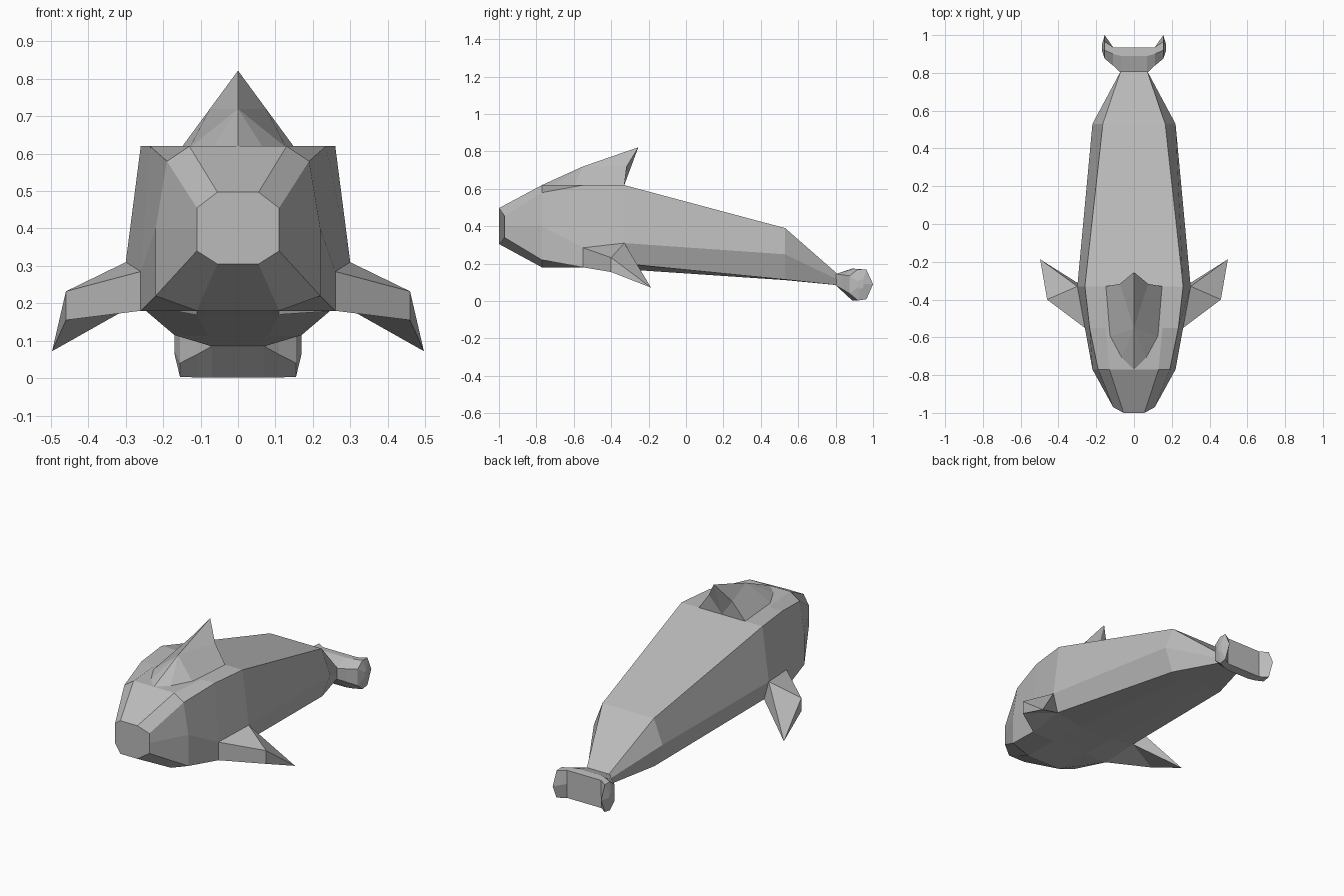
import bpy, bmesh

if "Cube" in bpy.data.objects:
    bpy.data.objects.remove(bpy.data.objects["Cube"], do_unlink=True)

grey = bpy.data.materials.new("plain grey")
grey.use_nodes = True
COLOUR = (0.5, 0.5, 0.5, 1)
grey.diffuse_color = COLOUR
grey.node_tree.nodes["Principled BSDF"].inputs["Base Color"].default_value = COLOUR


def finish(bm, name):
    """Turn a bmesh into a flat shaded object."""
    bmesh.ops.remove_doubles(bm, verts=bm.verts, dist=0.0005)
    bmesh.ops.recalc_face_normals(bm, faces=bm.faces)
    mesh = bpy.data.meshes.new(name)
    bm.to_mesh(mesh)
    bm.free()
    mesh.materials.append(grey)
    obj = bpy.data.objects.new(name, mesh)
    bpy.context.collection.objects.link(obj)


def loft(name, rings):
    """Join equal rings of points and cap both ends."""
    bm = bmesh.new()
    rows = [[bm.verts.new(p) for p in ring] for ring in rings]
    for a, b in zip(rows, rows[1:]):
        for i in range(len(a)):
            j = (i + 1) % len(a)
            bm.faces.new((a[i], a[j], b[j], b[i]))
    bm.faces.new(rows[0])
    bm.faces.new(rows[-1])
    finish(bm, name)


def solid(name, points, faces):
    """Build a small faceted part from lettered points."""
    bm = bmesh.new()
    verts = {key: bm.verts.new(p) for key, p in points.items()}
    for face in faces.split():
        bm.faces.new([verts[key] for key in face])
    finish(bm, name)


# Body: half sections of (x, z) from the back down to the belly
sections = [
    (-0.77, [(0.13, 0.62), (0.19, 0.58), (0.22, 0.40), (0.22, 0.22), (0.11, 0.18)]),
    (-0.55, [(0.15, 0.62), (0.235, 0.62), (0.26, 0.285), (0.26, 0.18), (0.11, 0.18)]),
    (-0.33, [(0.15, 0.62), (0.26, 0.62), (0.30, 0.31), (0.27, 0.20), (0.11, 0.17)]),
    (0.53, [(0.10, 0.39), (0.165, 0.39), (0.22, 0.25), (0.17, 0.115), (0.08, 0.112)]),
    (0.81, [(0.04, 0.145), (0.07, 0.145), (0.07, 0.115), (0.07, 0.085), (0.04, 0.085)]),
]
halves = [[(x, y, z) for x, z in pts] for y, pts in sections]
nose = [(0.055, -1, 0.497), (0.11, -0.97, 0.455), (0.11, -0.97, 0.40),
        (0.11, -0.97, 0.34), (0.055, -1, 0.305)]
loft("body", [h + [(-x, y, z) for x, y, z in reversed(h)] for h in [nose] + halves])

# Tail fluke: side outlines of (y, z) from the middle to the tip
fluke = [
    (0.07, [(0.80, 0.085), (0.80, 0.145), (0.89, 0.174), (0.935, 0.17),
            (0.935, 0.09), (0.935, 0.01), (0.89, 0.002)]),
    (0.11, [(0.838, 0.063), (0.838, 0.14), (0.90, 0.173), (0.935, 0.17),
            (0.935, 0.09), (0.935, 0.01), (0.90, 0.002)]),
    (0.155, [(0.875, 0.04), (0.875, 0.135), (0.92, 0.17), (0.965, 0.168),
             (1.0, 0.09), (0.965, 0.01), (0.92, 0.003)]),
    (0.17, [(0.92, 0.075), (0.92, 0.105), (0.93, 0.115), (0.945, 0.11),
            (0.95, 0.09), (0.945, 0.07), (0.93, 0.065)]),
]
half = [[(x, y, z) for y, z in pts] for x, pts in fluke]
loft("tail_fluke", [[(-x, y, z) for x, y, z in r] for r in reversed(half)] + half)

# Side fins, swept back and down
for name, s in (("left_fin", 1), ("right_fin", -1)):
    solid(name, {
        "a": (s * 0.26, -0.55, 0.285), "b": (s * 0.46, -0.40, 0.232),
        "c": (s * 0.46, -0.40, 0.155), "d": (s * 0.26, -0.55, 0.18),
        "e": (s * 0.30, -0.33, 0.31), "f": (s * 0.27, -0.33, 0.20),
        "t": (s * 0.497, -0.187, 0.072),
    }, "abcd abe bte bct dcf ctf etf aefd")

# Dorsal fin with a hollow rear edge
solid("dorsal_fin", {
    "n": (0, -0.77, 0.62), "m": (0, -0.55, 0.72), "t": (0, -0.255, 0.822),
    "k": (0, -0.33, 0.62),
    "a": (0.07, -0.72, 0.612), "b": (0.13, -0.60, 0.615),
    "c": (0.15, -0.33, 0.618), "d": (0.075, -0.317, 0.72),
    "A": (-0.07, -0.72, 0.612), "B": (-0.13, -0.60, 0.615),
    "C": (-0.15, -0.33, 0.618), "D": (-0.075, -0.317, 0.72),
}, "nam abm bcdm mdt tdk dck nmA AmB BmDC mtD tkD DkC nABCkcba")
